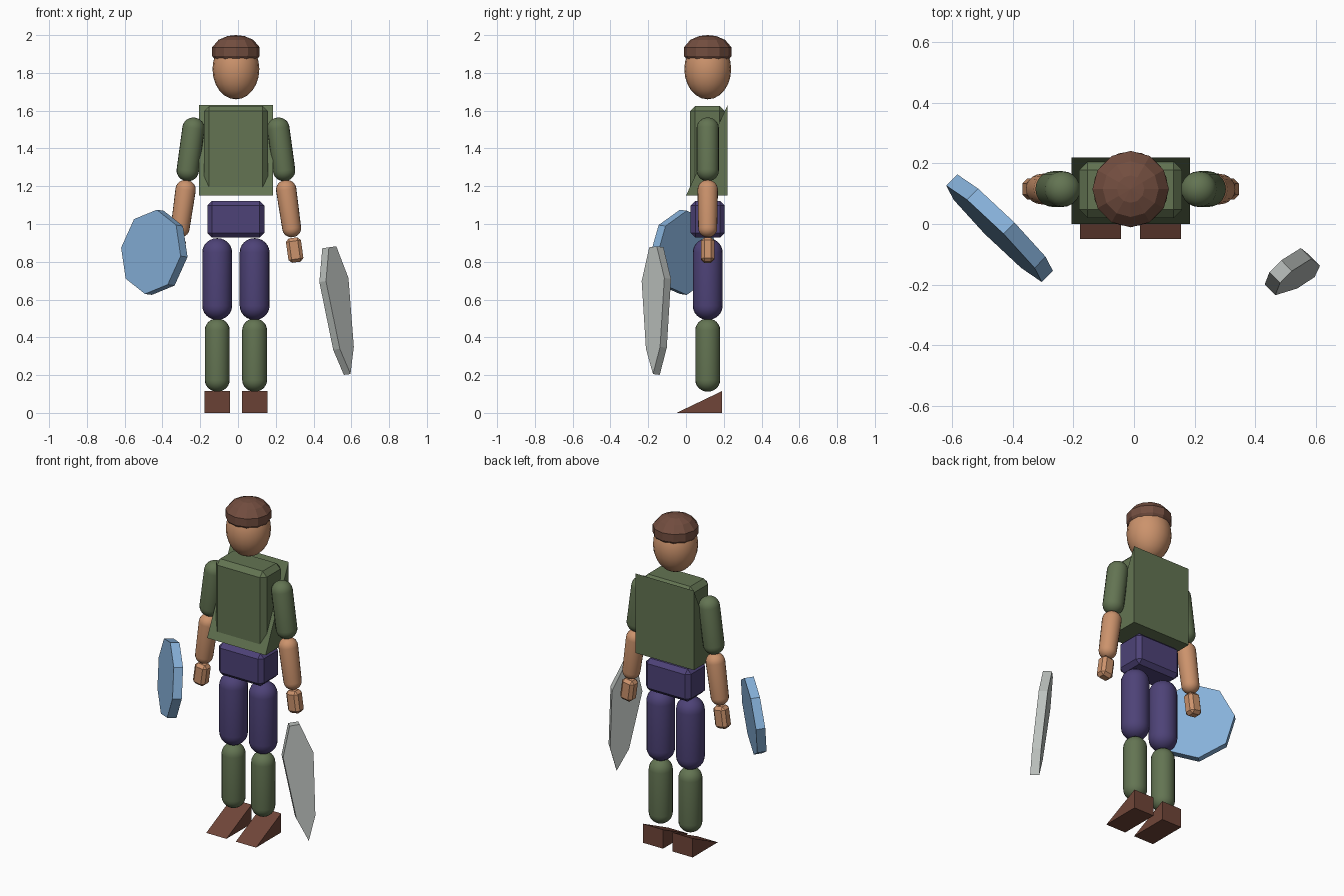
import bpy, bmesh
from math import radians, sin, cos, pi
from mathutils import Matrix, Vector

if "Cube" in bpy.data.objects:
    bpy.data.objects.remove(bpy.data.objects["Cube"])

CX, CY = -0.011, 0.115          # body axis
TILT = radians(8)               # arms, shield and blade lean outwards

def material(name, rgb):
    m = bpy.data.materials.new(name)
    m.diffuse_color = (*rgb, 1)
    m.use_nodes = True
    m.node_tree.nodes["Principled BSDF"].inputs["Base Color"].default_value = m.diffuse_color
    return m

GREEN = material("green_cloth", (0.125, 0.175, 0.085))
PURPLE = material("purple_cloth", (0.075, 0.055, 0.185))
SKIN = material("skin", (0.60, 0.29, 0.15))
HAIR = material("hair_brown", (0.17, 0.075, 0.05))
LEATHER = material("leather", (0.16, 0.06, 0.04))
BLUE = material("shield_blue", (0.24, 0.44, 0.70))
STEEL = material("steel", (0.50, 0.53, 0.51))

def finish(name, bm, mat, matrix=Matrix(), smooth=False):
    bmesh.ops.recalc_face_normals(bm, faces=bm.faces)
    me = bpy.data.meshes.new(name)
    bm.to_mesh(me)
    bm.free()
    ob = bpy.data.objects.new(name, me)
    bpy.context.collection.objects.link(ob)
    me.materials.append(mat)
    ob.matrix_world = matrix
    if smooth:
        bpy.ops.object.select_all(action='DESELECT')
        ob.select_set(True)
        bpy.context.view_layer.objects.active = ob
        bpy.ops.object.shade_smooth_by_angle(angle=radians(32))
    return ob

def lathe(name, profile, sides, mat, matrix=Matrix(), smooth=True):
    """Turn a (radius, z) profile into a closed solid."""
    bm = bmesh.new()
    rings = []
    for r, z in profile:
        n = sides if r > 1e-5 else 1
        rings.append([bm.verts.new((r * cos(2 * pi * i / sides), r * sin(2 * pi * i / sides), z))
                      for i in range(n)])
    for a, b in zip(rings, rings[1:]):
        for i in range(sides):
            j = (i + 1) % sides
            quad = [a[i % len(a)], a[j % len(a)], b[j % len(b)], b[i % len(b)]]
            bm.faces.new(list(dict.fromkeys(quad)))
    for ring in (rings[0], rings[-1]):
        if len(ring) > 2:
            bm.faces.new(ring)
    return finish(name, bm, mat, matrix, smooth)

def limb(name, start, end, r0, r1, mat):
    """Round-ended limb from the top tip to the bottom tip."""
    start, end = Vector(start), Vector(end)
    length = (start - end).length
    steps = [i * pi / 12 for i in range(7)]
    prof = [(r1 * sin(a), r1 * 0.95 * (1 - cos(a))) for a in steps]
    prof += [(r0 * sin(a), length - r0 * 0.95 * (1 - cos(a))) for a in reversed(steps)]
    turn = (start - end).to_track_quat('Z', 'Y').to_matrix().to_4x4()
    return lathe(name, prof, 20, mat, Matrix.Translation(end) @ turn)

def box(name, size, centre, bevel, mat, rot=Matrix()):
    bm = bmesh.new()
    bmesh.ops.create_cube(bm, size=1)
    bmesh.ops.scale(bm, vec=size, verts=bm.verts)
    bmesh.ops.bevel(bm, geom=bm.edges[:], offset=bevel, segments=1, affect='EDGES')
    return finish(name, bm, mat, Matrix.Translation(centre) @ rot)

def plate(name, outline, depth, mat, matrix=Matrix()):
    """Extrude an (x, z) outline evenly along y."""
    bm = bmesh.new()
    face = bm.faces.new([bm.verts.new((x, -depth / 2, z)) for x, z in outline])
    out = bmesh.ops.extrude_face_region(bm, geom=[face])
    bmesh.ops.translate(bm, vec=(0, depth, 0),
                        verts=[v for v in out['geom'] if isinstance(v, bmesh.types.BMVert)])
    return finish(name, bm, mat, matrix)

def wedge(name, x, width, y0, y1, z0, z1, mat):
    """Right-angled ramp rising from the front to the back."""
    turn = Matrix.Translation((x, 0, 0)) @ Matrix.Rotation(pi / 2, 4, 'Z')
    return plate(name, [(y0, z0), (y1, z0), (y1, z1)], width, mat, turn)

# head and hair cap
egg = [(0.124 * sin(i * pi / 12), 1.82 - 0.16 * cos(i * pi / 12)) for i in range(13)]
axis = Matrix.Translation((CX, CY, 0))
lathe("head", egg, 20, SKIN, axis)
lathe("hair", [(0, 1.865), (0.108, 1.865), (0.126, 1.89), (0.126, 1.935), (0.092, 1.975),
               (0.045, 1.995), (0, 2.0)], 12, HAIR, axis, smooth=False)

# torso, sloping back cover and hips
box("torso", (0.34, 0.185, 0.46), (CX, 0.113, 1.395), 0.028, GREEN)
wedge("back_cover", CX, 0.39, 0.0, 0.22, 1.15, 1.63, GREEN)
box("hips", (0.30, 0.18, 0.195), (CX, CY, 1.025), 0.024, PURPLE)

# arms and legs on both sides
for side, s in (("left", -1), ("right", 1)):
    def at(dx, z):
        return (CX + s * dx, CY, z)
    limb(side + "_upper_arm", at(0.217, 1.563), at(0.263, 1.227), 0.059, 0.059, GREEN)
    limb(side + "_forearm", at(0.259, 1.233), at(0.302, 0.93), 0.054, 0.050, SKIN)
    box(side + "_hand", (0.08, 0.07, 0.13), at(0.311, 0.862), 0.017, SKIN,
        Matrix.Rotation(-s * TILT, 4, 'Y'))
    limb(side + "_thigh", at(0.099, 0.925), at(0.099, 0.492), 0.079, 0.079, PURPLE)
    limb(side + "_shin", at(0.099, 0.50), at(0.099, 0.112), 0.066, 0.066, GREEN)
    wedge(side + "_shoe", CX + s * 0.099, 0.135, -0.05, 0.19, 0, 0.115, LEATHER)

# eight-sided shield
octagon = [(0.225 * cos(i * pi / 4), 0.225 * sin(i * pi / 4)) for i in range(8)]
plate("shield", octagon, 0.052, BLUE, Matrix.Translation((-0.443, -0.014, 0.85))
      @ Matrix.Rotation(TILT, 4, 'Y') @ Matrix.Rotation(-pi / 4, 4, 'Z'))

# broad blade
half = [(0.028, 0.335), (0.085, 0.16), (0.053, -0.205)]
blade = half + [(0, -0.345)] + [(-x, z) for x, z in reversed(half)]
plate("blade", blade, 0.05, STEEL, Matrix.Translation((0.53, -0.157, 0.545))
      @ Matrix.Rotation(-TILT, 4, 'Y') @ Matrix.Rotation(pi / 4, 4, 'Z'))
